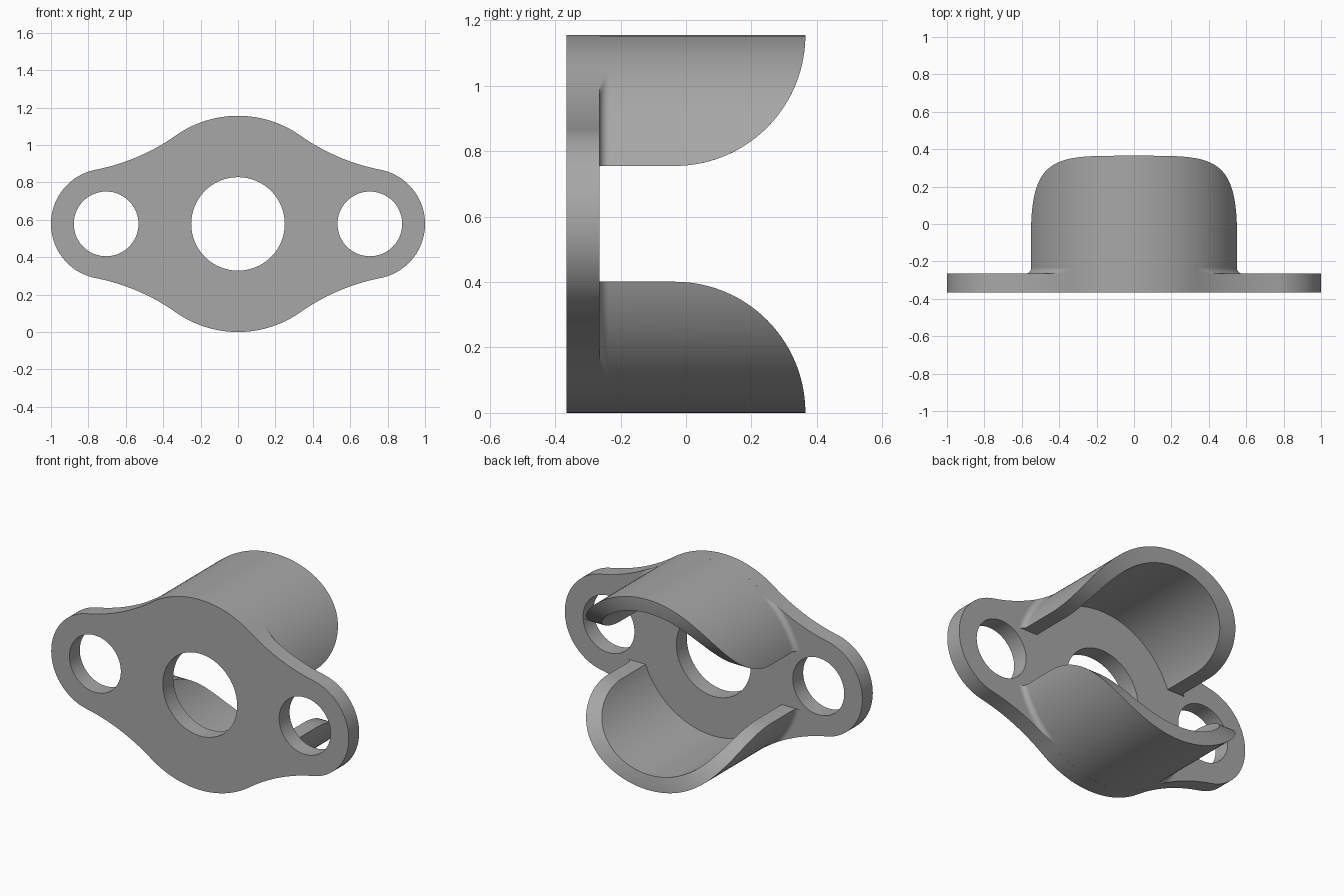
import bpy, bmesh
from math import sin, cos, asin, acos, atan2, sqrt, pi

if "Cube" in bpy.data.objects:
    bpy.data.objects.remove(bpy.data.objects["Cube"])

ZC = 0.578                      # height of the main axis
R, R_IN = 0.578, 0.49           # hub outer and inner radius
EAR_X, EAR_R, HOLE_R = 0.705, 0.295, 0.173
BORE_R = 0.25
Y_FRONT, Y_BACK = -0.365, -0.265
GAP = 0.177                     # half height of the side opening
ARC_R, ARC_Y = 0.40, -0.035     # curve that trims the shell ends
BLEND = 1.12                    # radius of the concave flank arcs
FIL = 0.03                      # fillet radius

# Concave arc centre, tangent to both hub circle and ear circle
PHI = acos(((R + BLEND) ** 2 + EAR_X ** 2 - (EAR_R + BLEND) ** 2) / (2 * (R + BLEND) * EAR_X))
CX, CZ = (R + BLEND) * cos(PHI), (R + BLEND) * sin(PHI)
PSI = atan2(CZ, CX - EAR_X)

grey = bpy.data.materials.new("plain grey")
grey.diffuse_color = (0.39, 0.39, 0.39, 1)
grey.use_nodes = True
grey.node_tree.nodes["Principled BSDF"].inputs["Base Color"].default_value = grey.diffuse_color


def finish(obj):
    obj.data.materials.clear()
    obj.data.materials.append(grey)
    bpy.ops.object.select_all(action='DESELECT')
    obj.select_set(True)
    bpy.context.view_layer.objects.active = obj
    bpy.ops.object.shade_smooth_by_angle(angle=0.5)


def arc(cx, cy, r, a0, a1, n):
    return [(cx + r * cos(a0 + (a1 - a0) * i / n), cy + r * sin(a0 + (a1 - a0) * i / n))
            for i in range(n + 1)]


def loft(name, loops, hidden):
    """Skin closed loops, cap both ends, drop the strips buried in other parts."""
    bm = bmesh.new()
    rows = [[bm.verts.new(p) for p in loop] for loop in loops]
    n = len(rows[0])
    buried = []
    for a, b in zip(rows, rows[1:]):
        for j in range(n):
            k = (j + 1) % n
            f = bm.faces.new((a[j], a[k], b[k], b[j]))
            if j in hidden:
                buried.append(f)
    bm.faces.new(rows[0])
    bm.faces.new(rows[-1])
    bmesh.ops.recalc_face_normals(bm, faces=bm.faces[:])
    bmesh.ops.delete(bm, geom=buried, context='FACES')
    bmesh.ops.remove_doubles(bm, verts=bm.verts[:], dist=1e-5)
    me = bpy.data.meshes.new(name)
    bm.to_mesh(me)
    bm.free()
    obj = bpy.data.objects.new(name, me)
    bpy.context.collection.objects.link(obj)
    finish(obj)


# Flange plate: tangent-arc outline with three round holes
quarter = (arc(EAR_X, 0, EAR_R, 0, PSI, 24)[:-1]
           + arc(CX, CZ, BLEND, PSI + pi, PHI + pi, 20)[:-1]
           + arc(0, 0, R, PHI, pi / 2, 20))
half = quarter + [(-x, z) for x, z in quarter[-2::-1]]
outline = half + [(x, -z) for x, z in half[-2:0:-1]]
holes = [arc(x, 0, r, 0, 2 * pi, 64)[:-1]
         for x, r in ((0, BORE_R), (EAR_X, HOLE_R), (-EAR_X, HOLE_R))]
cu = bpy.data.curves.new("flange_plate", 'CURVE')
cu.dimensions = '2D'
cu.fill_mode = 'BOTH'
cu.extrude = (Y_BACK - Y_FRONT) / 2
for pts in [outline] + holes:
    sp = cu.splines.new('POLY')
    sp.points.add(len(pts) - 1)
    for p, (x, z) in zip(sp.points, pts):
        p.co = (x, z, 0, 1)
    sp.use_cyclic_u = True
plate = bpy.data.objects.new("flange_plate", cu)
bpy.context.collection.objects.link(plate)
plate.location = (0, (Y_FRONT + Y_BACK) / 2, ZC)
plate.rotation_euler = (pi / 2, 0, 0)
bpy.context.view_layer.objects.active = plate
plate.select_set(True)
bpy.ops.object.convert(target='MESH')
plate = bpy.context.object
plate.name = "flange_plate"
bm = bmesh.new()
bm.from_mesh(plate.data)
bmesh.ops.remove_doubles(bm, verts=bm.verts[:], dist=1e-5)
bmesh.ops.recalc_face_normals(bm, faces=bm.faces[:])
bm.to_mesh(plate.data)
bm.free()
finish(plate)


def end_y(z):
    """Depth of the trimmed shell end at a height above the axis."""
    return ARC_Y + sqrt(max(0, ARC_R ** 2 - (GAP + ARC_R - z) ** 2))


def shell_section(t, side):
    """Wall section at t in -1..1, denser towards the two lower edges."""
    u = 1 - (1 - abs(t)) ** 2
    pts = []
    for r in (R, (R + R_IN) / 2, R_IN):
        a = pi / 2 - asin(GAP / r)
        ang = a * u * (1 if t > 0 else -1)
        pts.append((r * sin(ang), r * cos(ang)))
    # even spacing in the middle, quadratic close to the edges
    ring = [(x, end_y(z), ZC + side * z) for x, z in pts]
    (xo, zo), (xi, zi) = pts[0], pts[2]
    return ([(xo, Y_BACK, ZC + side * zo)] + ring + [(xi, Y_BACK, ZC + side * zi)])


def fillet_section(ang, sx, side):
    """Concave fillet section, clipped where the plate edge is closer."""
    b = CX * cos(ang) + CZ * sin(ang)
    room = max(0, b - sqrt(b * b - CX ** 2 - CZ ** 2 + BLEND ** 2) - R)
    prof = [(min(room, FIL), 0)]
    for i in range(1, 11):
        a = pi / 2 * i / 10
        prof.append((min(room, FIL * (1 - sin(a))), FIL * (1 - cos(a))))
    prof.append((0, 0))
    first = ang <= asin(GAP / R) + 1e-6
    return [(sx * (R + s) * cos(ang), Y_BACK + h,
             ZC + side * (GAP if first else (R + s) * sin(ang))) for s, h in prof]


# Upper and lower half shells, each with a fillet on both flanks
N = 40
for side, label in ((1, "upper"), (-1, "lower")):
    loft(label + "_shell", [shell_section(i / N, side) for i in range(-N, N + 1)], {4})
    for sx, hand in ((1, "right"), (-1, "left")):
        a0, a1 = asin(GAP / R), PHI - 0.01
        loft(f"{label}_{hand}_fillet",
             [fillet_section(a0 + (a1 - a0) * i / 24, sx, side) for i in range(25)], {10, 11})
